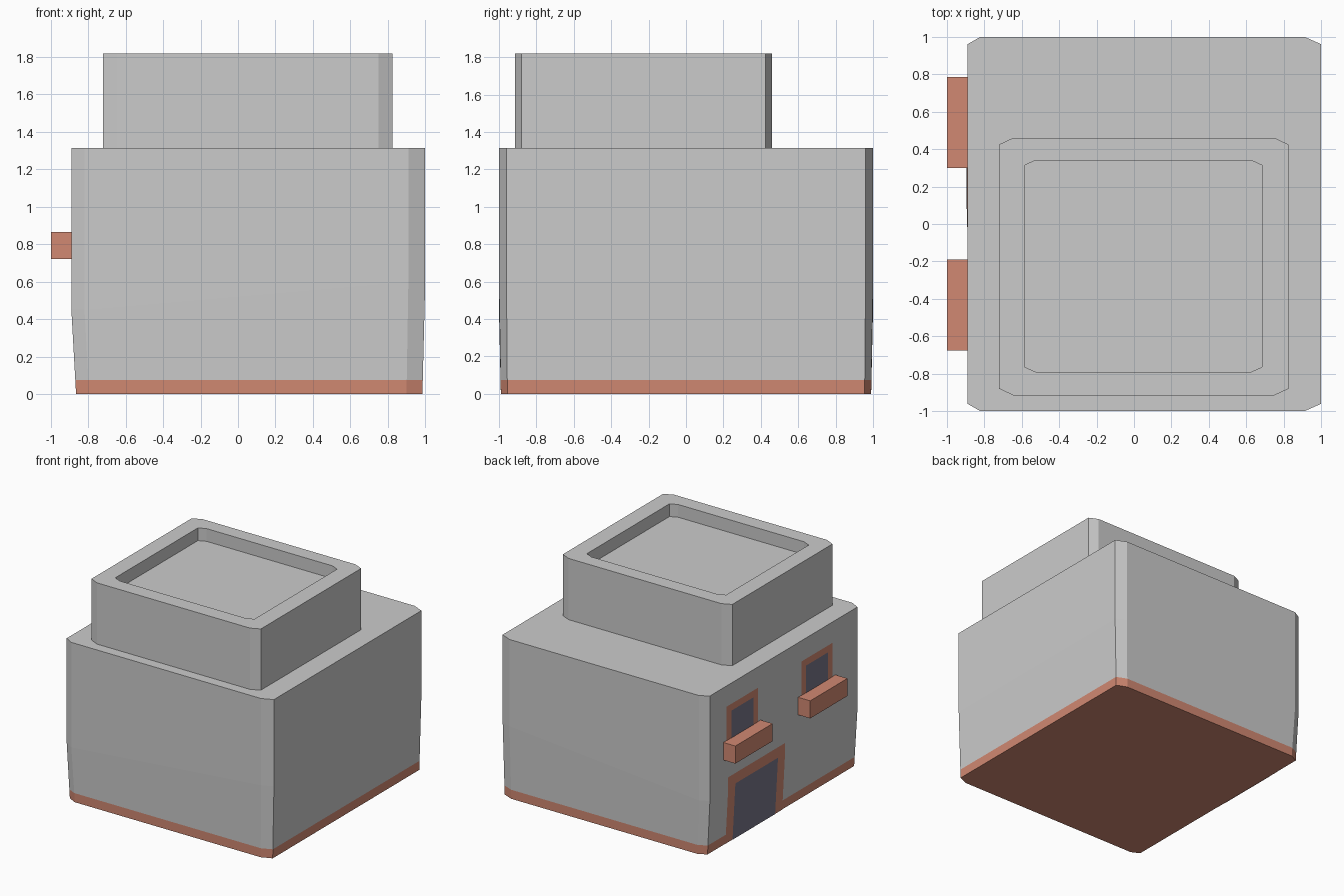
import bpy, bmesh

if "Cube" in bpy.data.objects:
    bpy.data.objects.remove(bpy.data.objects["Cube"])


def material(name, rgb):
    m = bpy.data.materials.new(name)
    m.diffuse_color = (*rgb, 1)
    m.use_nodes = True
    m.node_tree.nodes["Principled BSDF"].inputs["Base Color"].default_value = m.diffuse_color
    return m


BROWN = material("brown_trim", (0.64, 0.25, 0.17))
DARK = material("dark_glass", (0.19, 0.18, 0.25))


def make_object(name, bm, mat=None):
    mesh = bpy.data.meshes.new(name)
    bm.to_mesh(mesh)
    bm.free()
    obj = bpy.data.objects.new(name, mesh)
    bpy.context.collection.objects.link(obj)
    if mat:
        mesh.materials.append(mat)
    return obj


def octagon(x0, x1, y0, y1, cl, cr, cy, z):
    """Chamfered rectangle, counter-clockwise; cl/cr are left and right chamfers."""
    pts = [(x0 + cl, y0), (x1 - cr, y0), (x1, y0 + cy), (x1, y1 - cy),
           (x1 - cr, y1), (x0 + cl, y1), (x0, y1 - cy), (x0, y0 + cy)]
    return [(x, y, z) for x, y in pts]


def loft(name, rings, mat=None, bottom=False, top=False):
    bm = bmesh.new()
    loops = [[bm.verts.new(p) for p in ring] for ring in rings]
    for a, b in zip(loops, loops[1:]):
        for i in range(len(a)):
            j = (i + 1) % len(a)
            bm.faces.new((a[i], a[j], b[j], b[i]))
    if bottom:
        bm.faces.new(loops[0][::-1])
    if top:
        bm.faces.new(loops[-1])
    return make_object(name, bm, mat)


def box(name, x0, x1, y0, y1, z0, z1, mat):
    bm = bmesh.new()
    bmesh.ops.create_cube(bm, size=1)
    for v in bm.verts:
        v.co = ((x0 + x1) / 2 + v.co.x * (x1 - x0),
                (y0 + y1) / 2 + v.co.y * (y1 - y0),
                (z0 + z1) / 2 + v.co.z * (z1 - z0))
    return make_object(name, bm, mat)


LEFT, FOOT, BEND = -0.89, -0.865, 0.45


def wall_panel(name, y0, y1, z0, z1, lift, mat):
    """Thin facing that follows the tapered left wall."""
    levels = [z0] + ([BEND] if z0 < BEND < z1 else []) + [z1]
    bm = bmesh.new()
    rows = []
    for z in levels:
        x = FOOT + (LEFT - FOOT) * min(z / BEND, 1) - lift
        rows.append([bm.verts.new((x, y, z)) for y in (y1, y0)])
    for a, b in zip(rows, rows[1:]):
        bm.faces.new((a[0], a[1], b[1], b[0]))
    return make_object(name, bm, mat)


# Main walls, tapering slightly towards the foot, with a brown base band
foot = octagon(FOOT, 0.985, -0.99, 0.99, 0.07, 0.085, 0.035, 0)
bend = [(x, y, 0.6 if x > 0 else BEND)
        for x, y, z in octagon(LEFT, 1.0, -1, 1, 0.07, 0.09, 0.04, 0)]
roof = [(x, y, 1.315) for x, y, z in bend]
BAND = 0.075
band_top = []
for p, q in zip(foot, bend):
    t = BAND / q[2]
    band_top.append(tuple(a + (b - a) * t for a, b in zip(p, q)))
loft("base_band", [foot, band_top], BROWN, bottom=True)
loft("main_walls", [band_top, bend, roof], top=True)

# Upper storey with a parapet around a sunken roof
outer = (-0.72, 0.825, -0.915, 0.46, 0.075, 0.075, 0.035)
inner = (-0.585, 0.685, -0.79, 0.34, 0.06, 0.06, 0.027)
loft("upper_storey", [octagon(*outer, 1.315), octagon(*outer, 1.82),
                      octagon(*inner, 1.82), octagon(*inner, 1.715)], top=True)

# Doorway on the left wall
wall_panel("door_frame", -0.015, 0.725, 0, 0.555, 0.002, BROWN)
wall_panel("door", 0.08, 0.635, 0, 0.47, 0.004, DARK)

# Windows with window boxes
for side, y in (("back", 0.5425), ("front", -0.4325)):
    wall_panel(f"{side}_window_frame", y - 0.205, y + 0.205, 0.8, 1.145, 0.002, BROWN)
    wall_panel(f"{side}_window", y - 0.143, y + 0.143, 0.8, 1.09, 0.004, DARK)
    box(f"{side}_window_box", -1.0, LEFT, y - 0.2425, y + 0.2425, 0.72, 0.865, BROWN)
